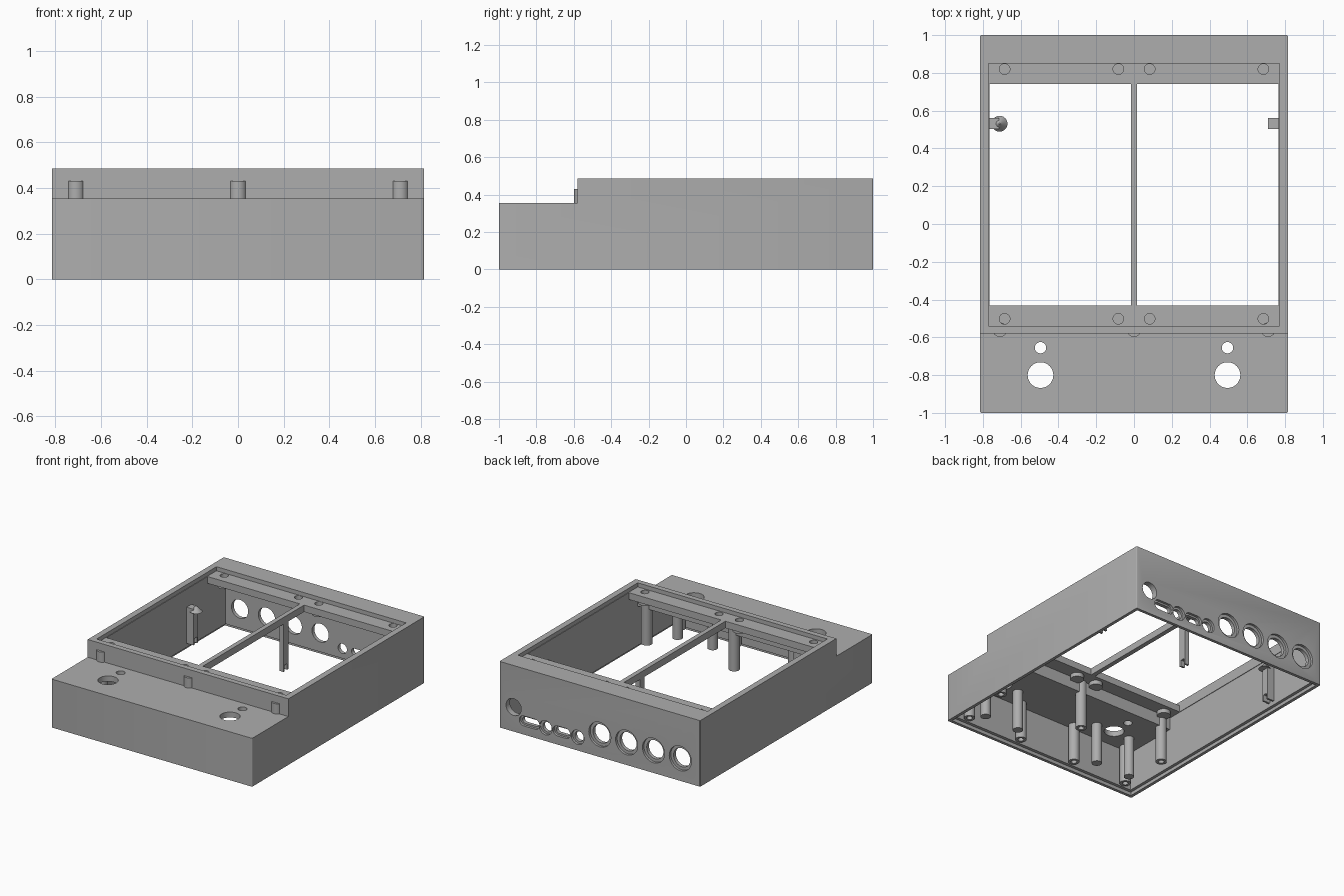
import bpy, bmesh
from math import radians
from mathutils import Matrix, Vector

cube = bpy.data.objects.get("Cube")
if cube:
    bpy.data.objects.remove(cube, do_unlink=True)

grey = bpy.data.materials.new("plain grey")
grey.use_nodes = True
GREY = (0.42, 0.42, 0.42, 1)
grey.diffuse_color = GREY
grey.node_tree.nodes["Principled BSDF"].inputs["Base Color"].default_value = GREY


def finish(name, bm):
    bmesh.ops.recalc_face_normals(bm, faces=bm.faces)
    mesh = bpy.data.meshes.new(name)
    bm.to_mesh(mesh)
    bm.free()
    mesh.materials.append(grey)
    ob = bpy.data.objects.new(name, mesh)
    bpy.context.collection.objects.link(ob)
    return ob


def activate(ob):
    bpy.ops.object.select_all(action='DESELECT')
    ob.select_set(True)
    bpy.context.view_layer.objects.active = ob


def smooth(ob):
    activate(ob)
    bpy.ops.object.shade_smooth_by_angle(angle=radians(30))


def box(name, x, y, z):
    """Box from (min, max) pairs."""
    bm = bmesh.new()
    bmesh.ops.create_cube(bm, size=1)
    for v in bm.verts:
        v.co = Vector([a + (b - a) * (c + 0.5) for (a, b), c in zip((x, y, z), v.co)])
    return finish(name, bm)


def cylinder(name, x, y, z0, z1, r, r_top=None, bore=0):
    """Upright cylinder, optionally with a blind bore in its lower end."""
    bm = bmesh.new()
    bmesh.ops.create_cone(bm, cap_ends=True, segments=32, radius1=r,
                          radius2=r if r_top is None else r_top, depth=z1 - z0,
                          matrix=Matrix.Translation((x, y, (z0 + z1) / 2)))
    if bore:
        end = min(bm.faces, key=lambda f: f.calc_center_median().z)
        bmesh.ops.inset_region(bm, faces=[end], thickness=r - bore)
        inner = bmesh.ops.extrude_discrete_faces(bm, faces=[end])["faces"][0]
        bmesh.ops.translate(bm, verts=inner.verts, vec=(0, 0, 0.15))
    return finish(name, bm)


def back_hole(x, z, r, y0, y1, half=0):
    """Cutter through the back wall; half stretches it sideways into a slot."""
    bm = bmesh.new()
    bmesh.ops.create_cone(bm, cap_ends=True, segments=32, radius1=r, radius2=r, depth=y1 - y0,
                          matrix=Matrix.Translation((x, (y0 + y1) / 2, z))
                          @ Matrix.Rotation(radians(90), 4, 'X'))
    if half:
        for v in bm.verts:
            if abs(v.co.x - x) > 1e-4:
                v.co.x += half if v.co.x > x else -half
    return finish("cutter", bm)


def cut(target, cutter):
    cutter.hide_render = True
    mod = target.modifiers.new("cut", 'BOOLEAN')
    mod.operation, mod.solver, mod.object = 'DIFFERENCE', 'EXACT', cutter
    activate(target)
    bpy.ops.object.modifier_apply(modifier=mod.name)
    bpy.data.objects.remove(cutter, do_unlink=True)


# Stepped outer shell
W, TOP, DECK, STEP = 0.815, 0.485, 0.355, -0.58
bm = bmesh.new()
outline = [(-1, 0), (1, 0), (1, TOP), (STEP, TOP), (STEP, DECK), (-1, DECK)]
side = bm.faces.new([bm.verts.new((-W, y, z)) for y, z in outline])
ext = bmesh.ops.extrude_face_region(bm, geom=[side])["geom"]
bmesh.ops.translate(bm, vec=(2 * W, 0, 0), verts=[g for g in ext if isinstance(g, bmesh.types.BMVert)])
corners = [e for e in bm.edges if abs(e.verts[0].co.z - e.verts[1].co.z) > 0.2]
bmesh.ops.bevel(bm, geom=corners, offset=0.008, segments=3, profile=0.5, affect='EDGES')
shell = finish("case_shell", bm)

# Hollow inside, bottom rebate, top recess and the two windows
IN, LEDGE, UNDER = 0.77, 0.455, 0.405
cut(shell, box("cutter", (-IN, IN), (-0.955, -0.5), (-0.1, 0.315)))
cut(shell, box("cutter", (-IN, IN), (-0.538, 0.955), (-0.1, UNDER)))
cut(shell, box("cutter", (-0.792, 0.792), (-0.978, 0.978), (-0.1, 0.025)))
cut(shell, box("cutter", (-IN, IN), (-0.54, 0.85), (LEDGE, 0.6)))
for x in ((-0.766, -0.017), (0.017, 0.766)):
    cut(shell, box("cutter", x, (-0.432, 0.742), (0.3, 0.6)))

# Knob and lamp holes in the front deck
for x in (-0.495, 0.495):
    cut(shell, cylinder("cutter", x, -0.8, 0.25, 0.45, 0.068))
    cut(shell, cylinder("cutter", x, -0.655, 0.25, 0.45, 0.03))

# Ledge screw holes with bosses beneath
for x in (-0.685, -0.083, 0.083, 0.685):
    for y in (-0.502, 0.82):
        cut(shell, cylinder("cutter", x, y, 0.39, 0.6, 0.028))
        smooth(cylinder("ledge_boss", x, y, 0.375, UNDER + 0.004, 0.046))

# Back sockets: large round, small round, slots and the cable hole
for x in (0.0, -0.218, -0.436, -0.654):
    cut(shell, back_hole(x, 0.165, 0.09, 0.982, 1.1))
    cut(shell, back_hole(x, 0.165, 0.068, 0.9, 1.1))
for x in (0.18, 0.44):
    cut(shell, back_hole(x, 0.097, 0.052, 0.982, 1.1))
    cut(shell, back_hole(x, 0.097, 0.036, 0.9, 1.1))
for x, half in ((0.31, 0.033), (0.572, 0.045)):
    cut(shell, back_hole(x, 0.1, 0.037, 0.982, 1.1, half))
    cut(shell, back_hole(x, 0.1, 0.024, 0.9, 1.1, half))
cut(shell, back_hole(0.7, 0.18, 0.062, 0.9, 1.1))
smooth(shell)

# Screw posts along the front wall and through the step wall
for x in (-0.69, -0.235, 0.235, 0.69):
    smooth(cylinder("front_screw_post", x, -0.915, 0.03, 0.33, 0.038, bore=0.02))
for x in (-0.71, 0, 0.71):
    smooth(cylinder("step_screw_post", x, -0.56, 0.05, 0.43, 0.038, bore=0.02))

# Plain standoffs either side of each knob
for x in (-0.635, -0.35, 0.35, 0.635):
    smooth(cylinder("deck_standoff", x, -0.81, 0.015, 0.33, 0.035))

# Notched clips on the side walls and under the divider
for name, x, top in (("right_clip", (-0.775, -0.715), 0.32), ("left_clip", (0.71, 0.775), 0.32),
                     ("centre_clip", (-0.017, 0.017), 0.41)):
    clip = box(name, x, (0.503, 0.56), (0.055, top))
    cut(clip, box("cutter", (x[0] - 0.1, x[1] + 0.1), (0.517, 0.546), (0, 0.1)))
smooth(cylinder("right_clip_cap", -0.712, 0.531, 0.295, 0.335, 0.042, r_top=0.004))
